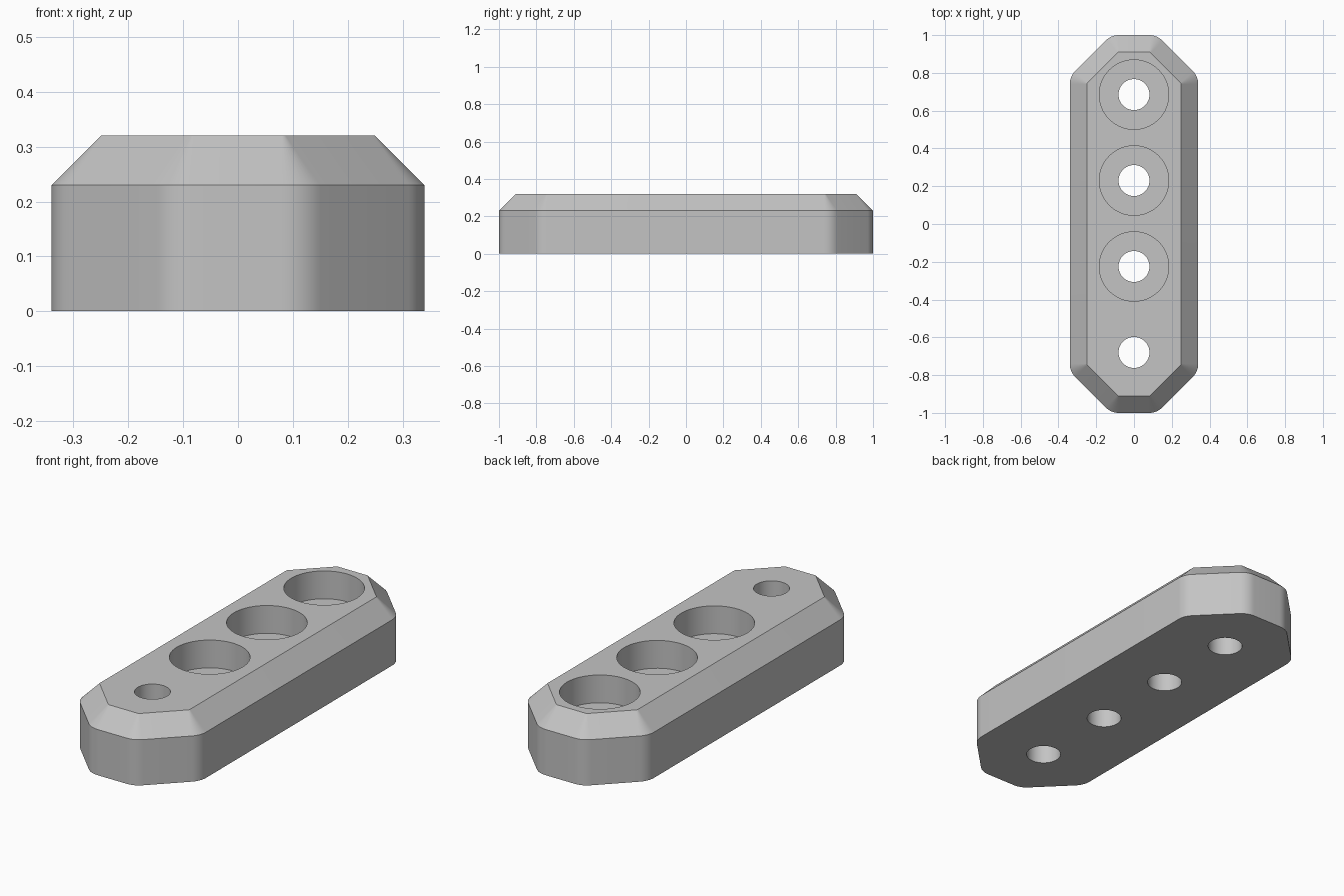
import bpy
import bmesh
from math import sin, cos, pi, radians

if "Cube" in bpy.data.objects:
    bpy.data.objects.remove(bpy.data.objects["Cube"], do_unlink=True)

HEIGHT, CHAMFER_Z, FLOOR_Z = 0.32, 0.23, 0.18
HOLE_R, POCKET_R = 0.082, 0.184
HOLE_YS = [0.685, 0.23, -0.225, -0.68]

grey = bpy.data.materials.new("plain_grey")
grey.use_nodes = True
COLOUR = (0.55, 0.55, 0.55, 1)
grey.diffuse_color = COLOUR
bsdf = next(n for n in grey.node_tree.nodes if n.type == 'BSDF_PRINCIPLED')
bsdf.inputs["Base Color"].default_value = COLOUR


def outline(radius, steps=8):
    """Elongated octagon with its corners rounded to the given radius."""
    centres = [(0.24, 0.74), (0.08, 0.90), (-0.08, 0.90), (-0.24, 0.74),
               (-0.24, -0.74), (-0.08, -0.90), (0.08, -0.90), (0.24, -0.74)]
    points = []
    for i, (cx, cy) in enumerate(centres):
        for s in range(steps + 1):
            a = (i + s / steps) * pi / 4
            points.append((cx + radius * cos(a), cy + radius * sin(a)))
    return points


def new_object(name, bm):
    bmesh.ops.recalc_face_normals(bm, faces=bm.faces)
    mesh = bpy.data.meshes.new(name)
    bm.to_mesh(mesh)
    bm.free()
    mesh.materials.append(grey)
    obj = bpy.data.objects.new(name, mesh)
    bpy.context.collection.objects.link(obj)
    return obj


# Body: straight walls, then a chamfer in to the flat top
bm = bmesh.new()
rings = [[bm.verts.new((x, y, z)) for x, y in outline(r)]
         for r, z in ((0.1, 0), (0.1, CHAMFER_Z), (0.01, HEIGHT))]
for low, high in zip(rings, rings[1:]):
    for i in range(len(low)):
        j = (i + 1) % len(low)
        bm.faces.new((low[i], low[j], high[j], high[i]))
bm.faces.new(rings[0][::-1])
bm.faces.new(rings[-1])
body = new_object("mounting_block", bm)


# Cutters: through holes, and wide pockets over all but the front hole
def cylinder_cutter(name, radius, ys, z0, z1):
    cutter = bmesh.new()
    for y in ys:
        made = bmesh.ops.create_cone(cutter, cap_ends=True, segments=64,
                                     radius1=radius, radius2=radius, depth=z1 - z0)
        bmesh.ops.translate(cutter, verts=made["verts"], vec=(0, y, (z0 + z1) / 2))
    obj = new_object(name, cutter)
    obj.hide_render = True
    return obj


cutters = [cylinder_cutter("pocket_cutter", POCKET_R, HOLE_YS[:3], FLOOR_Z, HEIGHT + 0.1),
           cylinder_cutter("hole_cutter", HOLE_R, HOLE_YS, -0.1, HEIGHT + 0.1)]

bpy.ops.object.select_all(action='DESELECT')
body.select_set(True)
bpy.context.view_layer.objects.active = body
for cutter in cutters:
    mod = body.modifiers.new(cutter.name, 'BOOLEAN')
    mod.operation = 'DIFFERENCE'
    mod.solver = 'EXACT'
    mod.object = cutter
    bpy.ops.object.modifier_apply(modifier=mod.name)
    bpy.data.objects.remove(cutter, do_unlink=True)

# Smooth the rounded corners and bores, keep the hard edges
bpy.ops.object.shade_smooth_by_angle(angle=radians(30))
